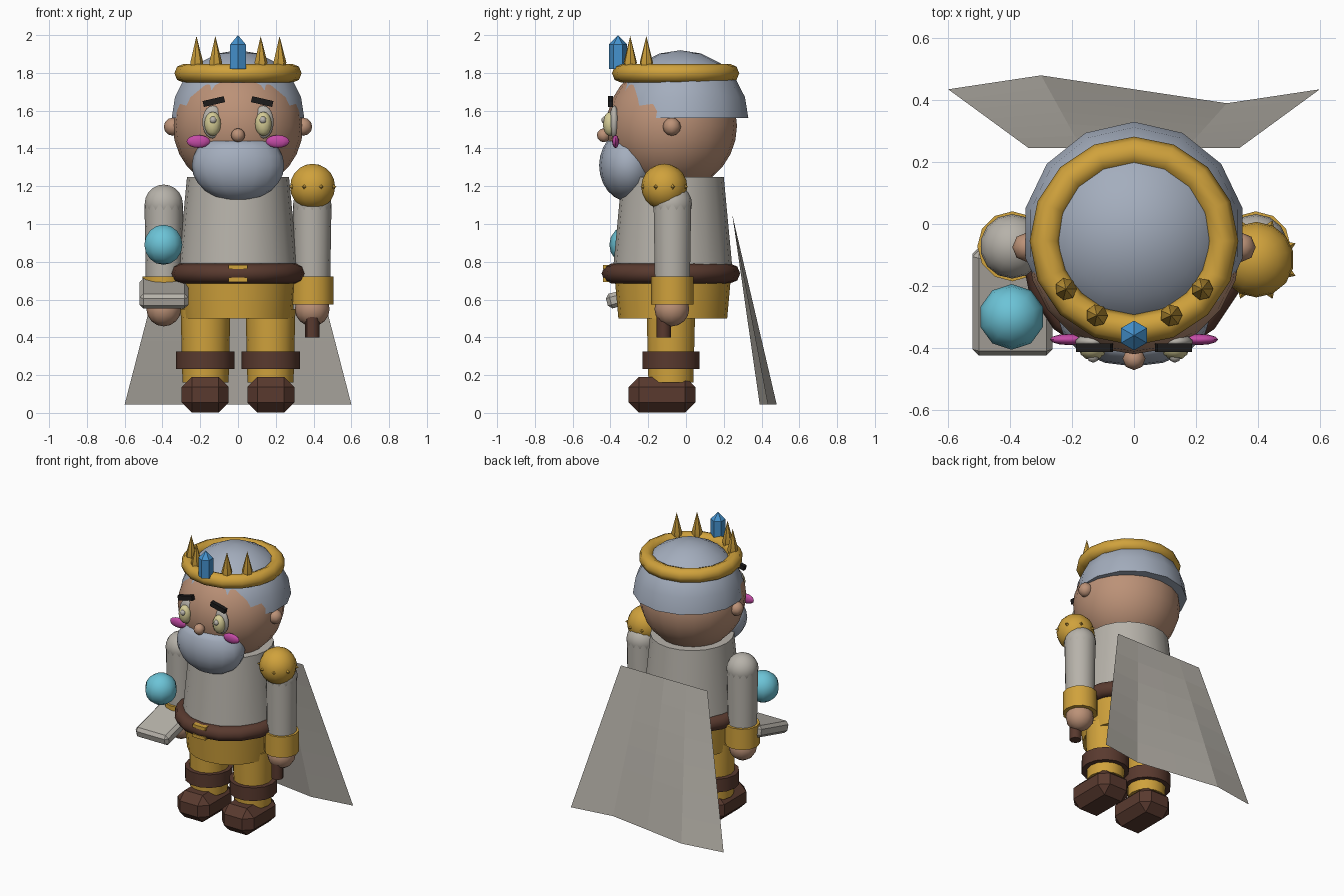
import bpy, bmesh, math
from mathutils import Matrix, Vector

if "Cube" in bpy.data.objects:
    bpy.data.objects.remove(bpy.data.objects["Cube"])


def mat(name, r, g, b):
    m = bpy.data.materials.new(name)
    m.diffuse_color = (r, g, b, 1)
    m.use_nodes = True
    m.node_tree.nodes["Principled BSDF"].inputs["Base Color"].default_value = m.diffuse_color
    return m


SKIN = mat("skin", .50, .285, .185)
GOLD = mat("gold", .63, .36, .045)
HAIR = mat("grey_hair", .37, .42, .51)
CLOTH = mat("pale_cloth", .47, .445, .40)
BROWN = mat("brown_leather", .10, .042, .028)
DARK = mat("dark_brow", .012, .011, .011)
CYAN = mat("cyan_glass", .15, .55, .68)
BLUE = mat("blue_crystal", .06, .29, .62)
PINK = mat("pink_blush", .55, .07, .38)
YELLOW = mat("pale_yellow", .66, .60, .30)


def finish(name, bm, material, smooth=45):
    bmesh.ops.recalc_face_normals(bm, faces=bm.faces)
    me = bpy.data.meshes.new(name)
    bm.to_mesh(me)
    bm.free()
    ob = bpy.data.objects.new(name, me)
    bpy.context.collection.objects.link(ob)
    me.materials.append(material)
    if smooth:
        bpy.ops.object.select_all(action='DESELECT')
        ob.select_set(True)
        bpy.context.view_layer.objects.active = ob
        bpy.ops.object.shade_smooth_by_angle(angle=math.radians(smooth))
    return ob


def ball(name, c, r, material, seg=16, rings=10, keep=None):
    """Ellipsoid; keep=(z, side) leaves only the part above (+1) or below (-1) z."""
    bm = bmesh.new()
    bmesh.ops.create_uvsphere(bm, u_segments=seg, v_segments=rings, radius=1)
    rx, ry, rz = (r, r, r) if isinstance(r, (int, float)) else r
    bm.transform(Matrix.Translation(c) @ Matrix.Diagonal((rx, ry, rz, 1)))
    if keep:
        res = bmesh.ops.bisect_plane(bm, geom=bm.verts[:] + bm.edges[:] + bm.faces[:], dist=1e-5,
                                     plane_co=(0, 0, keep[0]), plane_no=(0, 0, -keep[1]),
                                     clear_outer=True)
        cut = [e for e in res["geom_cut"] if isinstance(e, bmesh.types.BMEdge)]
        bmesh.ops.contextual_create(bm, geom=cut)
    return finish(name, bm, material, 60)


def lathe(name, x, y, profile, material, seg=16, smooth=45, turn=0.0, closed=False):
    """Revolve (radius, z) points about a vertical axis; closed gives a ring."""
    bm = bmesh.new()
    rows = []
    for r, z in profile:
        if r == 0:
            rows.append([bm.verts.new((x, y, z))] * seg)
        else:
            rows.append([bm.verts.new((x + r * math.cos(turn + 2 * math.pi * i / seg),
                                       y + r * math.sin(turn + 2 * math.pi * i / seg), z))
                         for i in range(seg)])
    pairs = list(zip(rows, rows[1:])) + ([(rows[-1], rows[0])] if closed else [])
    for a, b in pairs:
        for i in range(seg):
            j = (i + 1) % seg
            bm.faces.new(list(dict.fromkeys((a[i], a[j], b[j], b[i]))))
    if not closed:
        for row in (rows[0], rows[-1]):
            if row[0] is not row[1]:
                bm.faces.new(row)
    return finish(name, bm, material, smooth)


def ring(name, y, z, major, minor, material, seg=16, sides=8):
    prof = [(major + minor * math.cos(2 * math.pi * k / sides),
             z + minor * math.sin(2 * math.pi * k / sides)) for k in range(sides)]
    return lathe(name, 0, y, prof, material, seg, 60, math.pi / 2, closed=True)


def box(name, c, size, material, rot=None, bevel=0):
    bm = bmesh.new()
    bmesh.ops.create_cube(bm, size=1)
    bm.transform(Matrix.Diagonal((*size, 1)))
    if bevel:
        bmesh.ops.bevel(bm, geom=bm.edges[:], offset=bevel, segments=1, affect='EDGES')
    bm.transform(Matrix.Translation(c) @ (rot or Matrix()))
    return finish(name, bm, material, 0)


# Head, hair and beard
ball("head", (0, -.075, 1.52), .345, SKIN, 20, 14)
ball("hair", (0, -.03, 1.56), .36, HAIR, 14, 10, keep=(1.56, 1))
ball("beard", (0, -.305, 1.31), (.245, .155, .19), HAIR, 16, 12, keep=(1.44, -1))
ball("nose", (0, -.435, 1.47), .037, SKIN, 8, 6)

# Crown with spikes and centre crystal
ring("crown_band", -.055, 1.798, .287, .05, GOLD)
lathe("crown_crystal", 0, -.36, [(.048, 1.82), (.048, 1.95), (0, 2.0)], BLUE, 6, 0, math.pi / 2)

# Torso, belt and trousers
lathe("tunic", 0, -.07, [(.32, .72), (.27, 1.25)], CLOTH, 20)
ring("belt", -.08, .738, .315, .052, BROWN)
for z in (.773, .705):
    box("buckle_bar", (0, -.415, z), (.10, .05, .022), GOLD)
lathe("trousers", 0, -.07, [(.288, .5), (.308, .72)], GOLD, 20)

# Mirrored parts
for s, side in ((-1, "right"), (1, "left")):
    ball(side + "_ear", (s * .345, -.075, 1.515), .048, SKIN, 8, 6)
    ball(side + "_eye", (s * .134, -.38, 1.54), (.056, .026, .087), CLOTH, 14, 10)
    ball(side + "_iris", (s * .134, -.402, 1.53), (.044, .038, .064), YELLOW, 12, 8)
    ball(side + "_pupil", (s * .132, -.428, 1.55), .02, CLOTH, 8, 6)
    box(side + "_brow", (s * .128, -.40, 1.648), (.115, .028, .032), DARK,
        Matrix.Rotation(s * math.radians(13), 4, 'Y'))
    ball(side + "_cheek", (s * .21, -.373, 1.437), (.062, .018, .034), PINK, 12, 8)
    for x, y in ((.22, -.21), (.12, -.295)):
        lathe(side + "_crown_spike", s * x, y, [(.022, 1.80), (.036, 1.855), (0, 1.995)], GOLD, 7)
    # Arms
    ball(side + "_shoulder", (s * .393, -.072, 1.105), .104, CLOTH, 14, 10)
    lathe(side + "_sleeve", s * .393, -.072, [(.094, .62), (.102, 1.105)], CLOTH, 14)
    lathe(side + "_cuff", s * .393, -.072, [(.113, .575), (.113, .722)], GOLD, 12)
    ball(side + "_hand", (s * .393, -.075, .55), .092, SKIN, 12, 8)
    # Legs and shoes
    lathe(side + "_leg", s * .172, -.08, [(.122, .16), (.132, .55)], GOLD, 14)
    lathe(side + "_boot_band", s * .174, -.08, [(.155, .232), (.155, .325)], BROWN, 14)
    box(side + "_shoe", (s * .174, -.127, .096), (.25, .355, .19), BROWN, bevel=.055)

# Mace: handle, ball and studs
lathe("mace_handle", .393, -.118, [(.038, .40), (.038, 1.2)], BROWN, 8)
ball("mace_ball", (.395, -.115, 1.197), .122, GOLD, 14, 10)
for i in range(8):
    bm = bmesh.new()
    bmesh.ops.create_cone(bm, segments=4, radius1=.034, radius2=0, depth=.05, cap_ends=True)
    d = Vector((math.cos(math.pi * (i + .5) / 4), math.sin(math.pi * (i + .5) / 4), 0))
    turn = d.to_track_quat('Z', 'Y').to_matrix().to_4x4()
    bm.transform(Matrix.Translation(Vector((.395, -.115, 1.197)) + d * .112) @ turn)
    finish("mace_stud", bm, GOLD, 0)

# Book and floating orb
tilt = Matrix.Rotation(math.radians(15), 4, 'X')
box("book", (-.392, -.25, .632), (.258, .35, .08), CLOTH, tilt, .02)
ball("orb", (-.395, -.30, .89), .106, CYAN, 10, 8)

# Cape: flared sheet whose ripple grows towards the hem
bm = bmesh.new()
grid = []
for r in range(7):
    t = r / 6
    grid.append([bm.verts.new(((.34 + .26 * t) * u, .245 + .19 * t - .045 * t * math.sin(math.pi * u),
                               1.05 - 1.005 * t)) for u in (-1, -.5, 0, .5, 1)])
for a, b in zip(grid, grid[1:]):
    for i in range(4):
        bm.faces.new((a[i], a[i + 1], b[i + 1], b[i]))
finish("cape", bm, CLOTH, 0)
